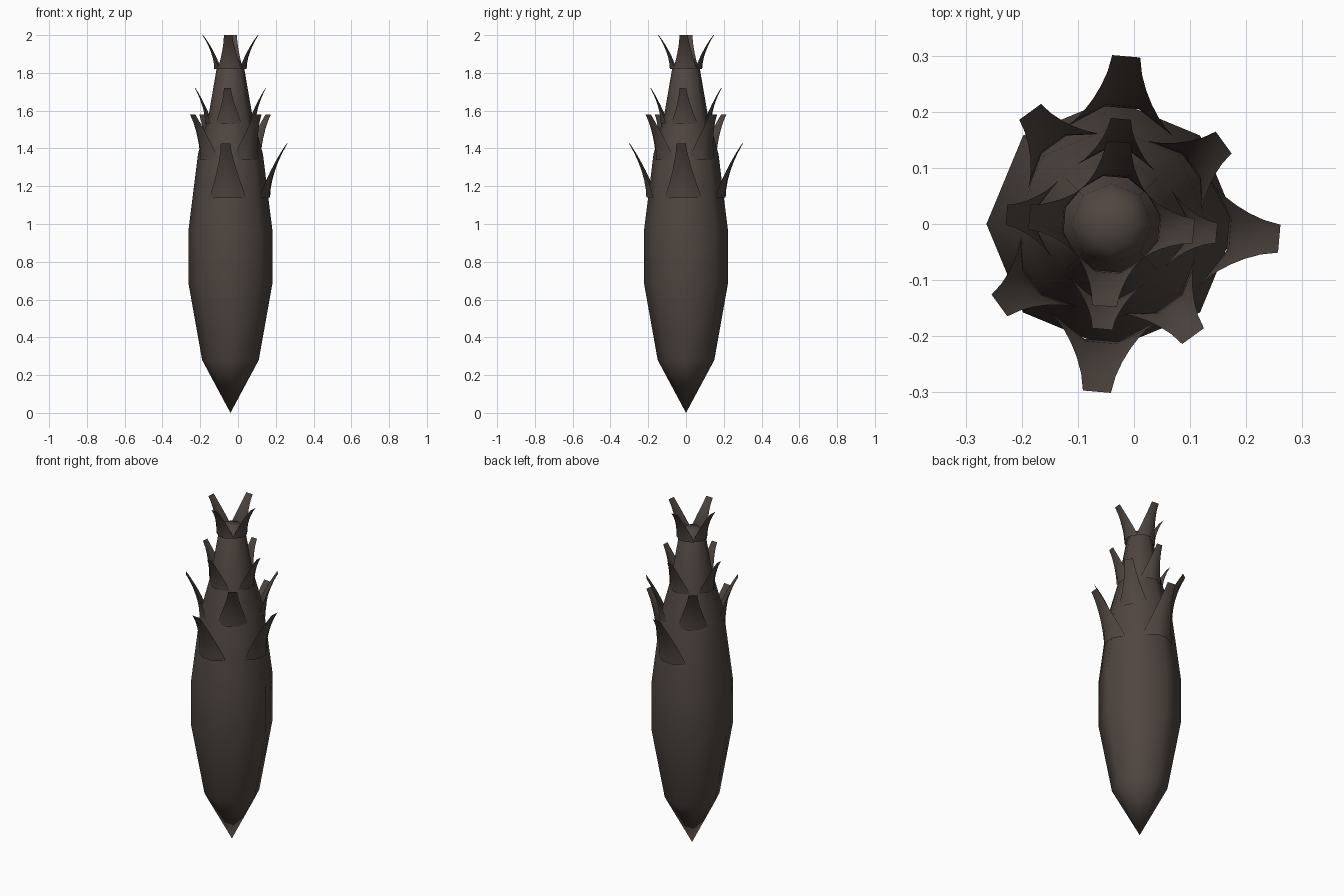
import bpy, bmesh, math
from mathutils import Matrix, Vector

cube = bpy.data.objects.get("Cube")
if cube:
    bpy.data.objects.remove(cube)

bark = bpy.data.materials.new("dark_brown")
COLOUR = (0.08, 0.061, 0.051, 1)
bark.use_nodes = True
bark.diffuse_color = COLOUR
bark.node_tree.nodes["Principled BSDF"].inputs["Base Color"].default_value = COLOUR

AXIS_X = -0.04


def finish(bm, name):
    bmesh.ops.recalc_face_normals(bm, faces=bm.faces)
    mesh = bpy.data.meshes.new(name)
    bm.to_mesh(mesh)
    bm.free()
    mesh.materials.append(bark)
    obj = bpy.data.objects.new(name, mesh)
    bpy.context.collection.objects.link(obj)
    obj.location.x = AXIS_X
    bpy.ops.object.select_all(action='DESELECT')
    obj.select_set(True)
    bpy.context.view_layer.objects.active = obj
    bpy.ops.object.shade_smooth_by_angle(angle=math.radians(60))
    return obj


# Eight-sided body, spun from a radius/height profile
PROFILE = [(0, 0), (0.15, 0.28), (0.223, 0.69), (0.223, 0.96), (0.172, 1.37),
           (0.115, 1.58), (0.072, 1.83), (0.045, 1.87), (0, 1.87)]
bm = bmesh.new()
verts = [bm.verts.new((r, 0, z)) for r, z in PROFILE]
edges = [bm.edges.new(pair) for pair in zip(verts, verts[1:])]
bmesh.ops.spin(bm, geom=verts + edges, cent=(0, 0, 0), axis=(0, 0, 1),
               angle=math.tau, steps=8)
bmesh.ops.remove_doubles(bm, verts=bm.verts, dist=0.0005)
finish(bm, "body")


def leaf(name, angle, z0, z1, r0, r1, w0, w1):
    """Outward-curling scale with a flat ridge and two folded-back wings."""
    bm = bmesh.new()
    turn = Matrix.Rotation(math.radians(angle), 3, 'Z')
    rows = []
    steps = 6
    for i in range(steps + 1):
        t = i / steps
        z = z0 + (z1 - z0) * t
        r = r0 + (r1 - r0) * t ** 1.8
        half = w1 + (w0 - w1) * (1 - t) ** 1.4
        ridge = w1 + 0.25 * (half - w1)
        fold = 0.45 * half * (1 - t) ** 0.6
        row = [(r - fold, -half), (r, -ridge * 0.7), (r, ridge * 0.7), (r - fold, half)]
        rows.append([bm.verts.new(turn @ Vector((x, y, z))) for x, y in row])
    for low, high in zip(rows, rows[1:]):
        for k in range(3):
            bm.faces.new((low[k], low[k + 1], high[k + 1], high[k]))
    finish(bm, name)


# Tiers of leaves: directions, then base/tip height, radius and half width
TIERS = [
    ("lower_leaf", (-95, -5, 85), 1.14, 1.425, 0.208, 0.30, 0.098, 0.025),
    ("diagonal_leaf", (36, 126, 216, 306), 1.34, 1.58, 0.175, 0.247, 0.085, 0.024),
    ("upper_leaf", (-95, -5, 85, 175), 1.53, 1.72, 0.132, 0.188, 0.07, 0.018),
    ("crown_leaf", (-95, -5, 85, 175), 1.82, 2.0, 0.084, 0.147, 0.062, 0.022),
]
for name, angles, *shape in TIERS:
    for n, angle in enumerate(angles, 1):
        leaf(f"{name}_{n}", angle, *shape)
